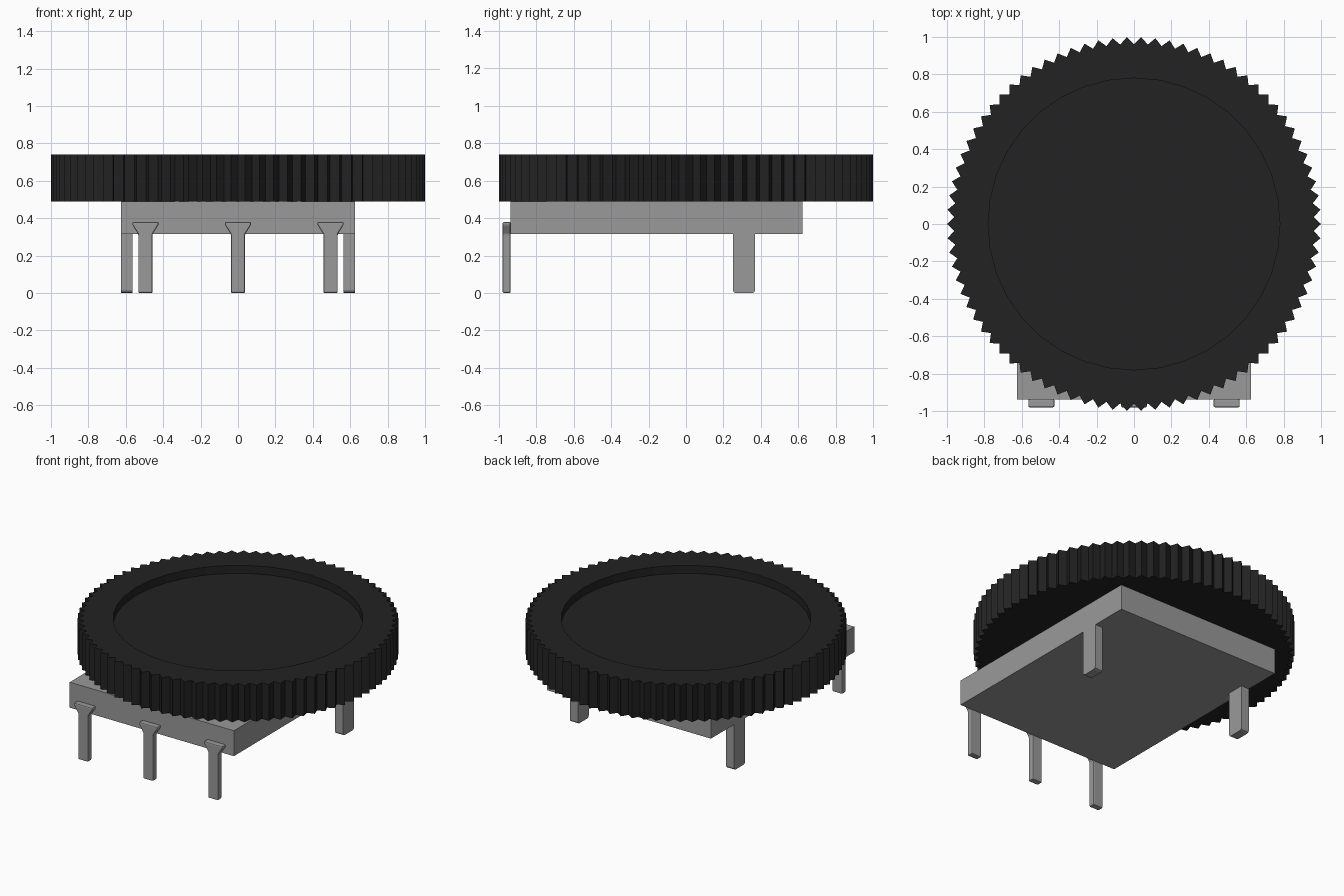
import bpy, bmesh, math

if "Cube" in bpy.data.objects:
    bpy.data.objects.remove(bpy.data.objects["Cube"])

def material(name, v):
    m = bpy.data.materials.new(name)
    m.diffuse_color = (v, v, v, 1)
    m.use_nodes = True
    m.node_tree.nodes["Principled BSDF"].inputs["Base Color"].default_value = m.diffuse_color
    return m

BLACK = material("black plastic", 0.016)
GREY = material("grey metal", 0.32)

def make_object(name, bm, mat):
    bmesh.ops.recalc_face_normals(bm, faces=bm.faces)
    me = bpy.data.meshes.new(name)
    bm.to_mesh(me)
    bm.free()
    me.materials.append(mat)
    ob = bpy.data.objects.new(name, me)
    bpy.context.collection.objects.link(ob)
    return ob

def prism(name, pts, depth, mat):
    """Close a 3D outline and extrude it along the vector depth."""
    bm = bmesh.new()
    face = bm.faces.new([bm.verts.new(p) for p in pts])
    ext = bmesh.ops.extrude_face_region(bm, geom=[face])
    # extrude_face_region keeps the start face, so the solid stays closed
    new = [g for g in ext["geom"] if isinstance(g, bmesh.types.BMVert)]
    bmesh.ops.translate(bm, verts=new, vec=depth)
    return make_object(name, bm, mat)

def box(name, x0, x1, y0, y1, z0, z1, mat):
    return prism(name, [(x0, y0, z0), (x1, y0, z0), (x1, y1, z0), (x0, y1, z0)],
                 (0, 0, z1 - z0), mat)

def bevel(ob, width, segments=2):
    b = ob.modifiers.new("soft edges", "BEVEL")
    b.width, b.segments = width, segments
    b.limit_method = "ANGLE"

# Knurled thumb wheel: toothed rim with a shallow round recess in its top
TEETH, RECESS_SIDES = 82, 36
BOTTOM, TOP, FLOOR = 0.49, 0.74, 0.685

def ring(bm, n, radii, z):
    return [bm.verts.new((radii[i % len(radii)] * math.cos(2 * math.pi * i / n),
                          radii[i % len(radii)] * math.sin(2 * math.pi * i / n), z))
            for i in range(n)]

def wall(bm, a, b):
    for i in range(len(a)):
        j = (i + 1) % len(a)
        bm.faces.new((a[i], a[j], b[j], b[i]))

def loop_edges(bm, loop):
    return [bm.edges.get((loop[i - 1], loop[i])) for i in range(len(loop))]

bm = bmesh.new()
low = ring(bm, TEETH * 2, (1.0, 0.962), BOTTOM)
high = ring(bm, TEETH * 2, (1.0, 0.962), TOP)
lip = ring(bm, RECESS_SIDES, (0.78,), TOP)
floor = ring(bm, RECESS_SIDES, (0.78,), FLOOR)
wall(bm, low, high)
wall(bm, lip, floor)
bm.faces.new(low)
bm.faces.new(floor)
bmesh.ops.bridge_loops(bm, edges=loop_edges(bm, high) + loop_edges(bm, lip))
make_object("thumb_wheel", bm, BLACK)

# Flat housing under the wheel
box("housing", -0.625, 0.625, -0.938, 0.622, 0.315, BOTTOM, GREY)

# Three flared contact pins on the front
for i, x in enumerate((-0.495, 0, 0.495)):
    half = [(0.038, 0), (0.038, 0.315), (0.07, 0.365), (0.07, 0.38)]
    outline = [(x + w, -0.98, z) for w, z in half]
    outline += [(x - w, -0.98, z) for w, z in reversed(half)]
    bevel(prism(f"contact_pin_{i + 1}", outline, (0, 0.043, 0), GREY), 0.01)

# Two wide mounting legs on the sides
for side, s in (("left", -1), ("right", 1)):
    x0, x1 = sorted((s * 0.565, s * 0.625))
    c = 0.016
    pts = [(x0, 0.25, 0.32), (x0, 0.25, c), (x0, 0.25 + c * 0.3, c * 0.3),
           (x0, 0.25 + c, 0), (x0, 0.37 - c, 0), (x0, 0.37 - c * 0.3, c * 0.3),
           (x0, 0.37, c), (x0, 0.37, 0.32)]
    prism(f"mounting_leg_{side}", pts, (x1 - x0, 0, 0), GREY)
